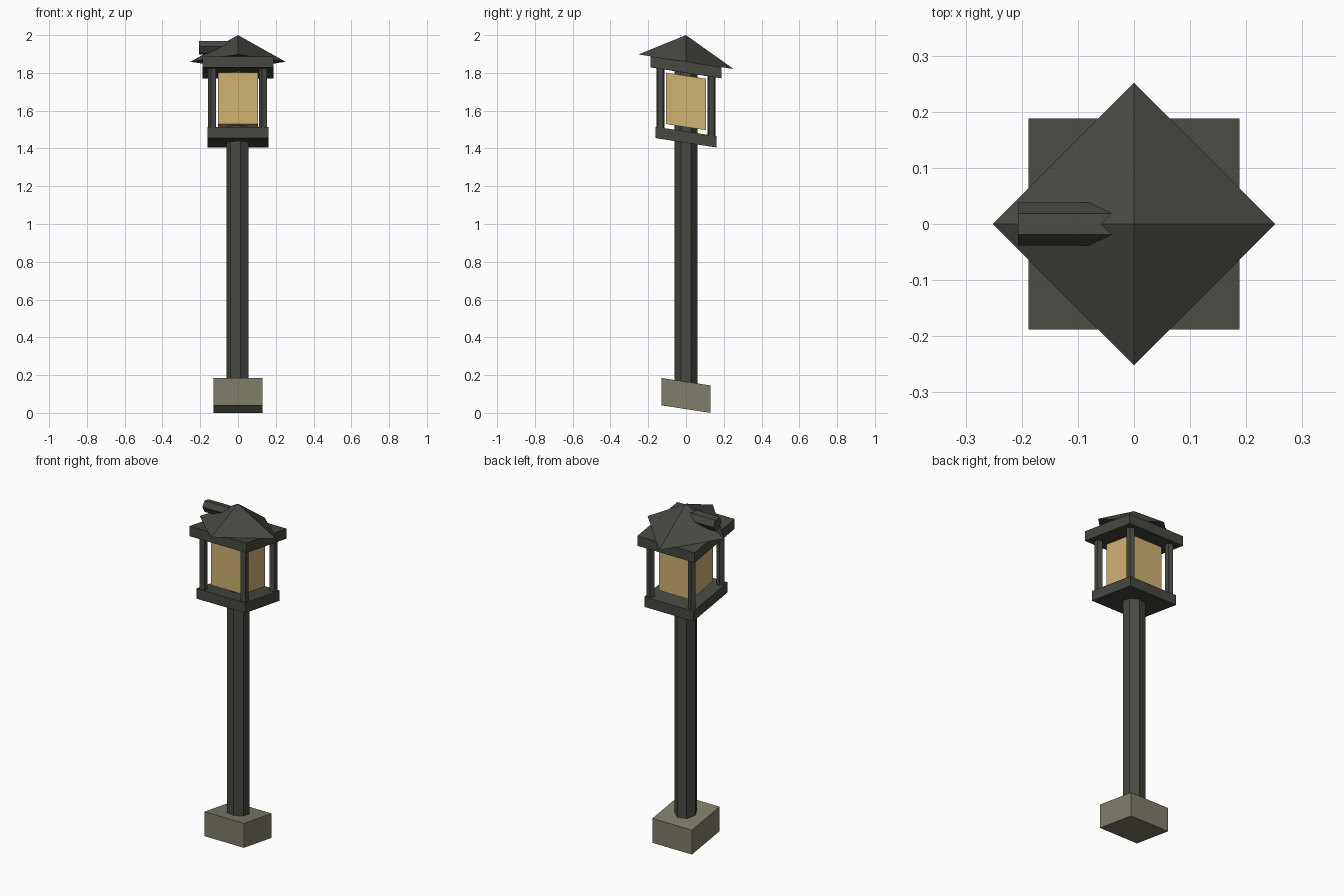
import bpy, bmesh, math
from mathutils import Matrix, Vector

if "Cube" in bpy.data.objects:
    bpy.data.objects.remove(bpy.data.objects["Cube"])

# The whole lamp is skewed: z falls slightly towards the back
SHEAR = Matrix.Identity(4)
SHEAR[2][1] = -0.153


def material(name, rgb):
    m = bpy.data.materials.new(name)
    lin = [((c / 255 + 0.055) / 1.055) ** 2.4 for c in rgb]
    m.diffuse_color = (*lin, 1)
    m.use_nodes = True
    m.node_tree.nodes["Principled BSDF"].inputs["Base Color"].default_value = m.diffuse_color
    return m


DARK = material("dark_iron", (71, 72, 65))
STONE = material("grey_stone", (128, 125, 107))
GLASS = material("amber_glass", (208, 178, 116))


def prism(name, mat, sides, radius, z0, z1, start=math.pi, place=Matrix.Identity(4), pointed=False):
    """Flat-sided column; 'start' is the angle of the first corner."""
    bm = bmesh.new()
    ring = [(radius * math.cos(start + i * math.tau / sides),
             radius * math.sin(start + i * math.tau / sides)) for i in range(sides)]
    low = [bm.verts.new((x, y, z0)) for x, y in ring]
    bm.faces.new(low[::-1])
    if pointed:
        tip = bm.verts.new((0, 0, z1))
        for i in range(sides):
            bm.faces.new((low[i], low[(i + 1) % sides], tip))
    else:
        high = [bm.verts.new((x, y, z1)) for x, y in ring]
        bm.faces.new(high)
        for i in range(sides):
            j = (i + 1) % sides
            bm.faces.new((low[i], low[j], high[j], high[i]))
    bmesh.ops.transform(bm, matrix=SHEAR @ place, verts=bm.verts)
    bmesh.ops.recalc_face_normals(bm, faces=bm.faces)
    mesh = bpy.data.meshes.new(name)
    bm.to_mesh(mesh)
    bm.free()
    mesh.materials.append(mat)
    ob = bpy.data.objects.new(name, mesh)
    bpy.context.collection.objects.link(ob)
    return ob


def box(name, mat, half, z0, z1):
    return prism(name, mat, 4, half * math.sqrt(2), z0, z1, start=math.pi / 4)


# Footing and post
box("stone_base", STONE, 0.13, 0.02, 0.165)
prism("post", DARK, 7, 0.062, 0.022, 1.81)

# Lantern: tray, glass, top slab
box("lantern_tray", DARK, 0.161, 1.43, 1.49)
box("lantern_glass", GLASS, 0.105, 1.513, 1.785)
box("lantern_top", DARK, 0.188, 1.80, 1.859)

# Corner bars
for sx in (-1, 1):
    for sy in (-1, 1):
        prism("corner_bar", DARK, 5, 0.0235, 1.48, 1.81,
              place=Matrix.Translation((0.135 * sx, 0.135 * sy, 0)))

# Pyramid roof, turned so its corners lie over the slab's sides
prism("roof", DARK, 4, 0.252, 1.859, 2.0, pointed=True)

# Short pipe lying on the left of the roof
lay = Matrix.Translation((0, 0, 1.934)) @ Matrix.Rotation(-math.pi / 2, 4, 'Y')
prism("roof_pipe", DARK, 6, 0.038, 0.02, 0.207, start=math.pi / 2, place=lay)
